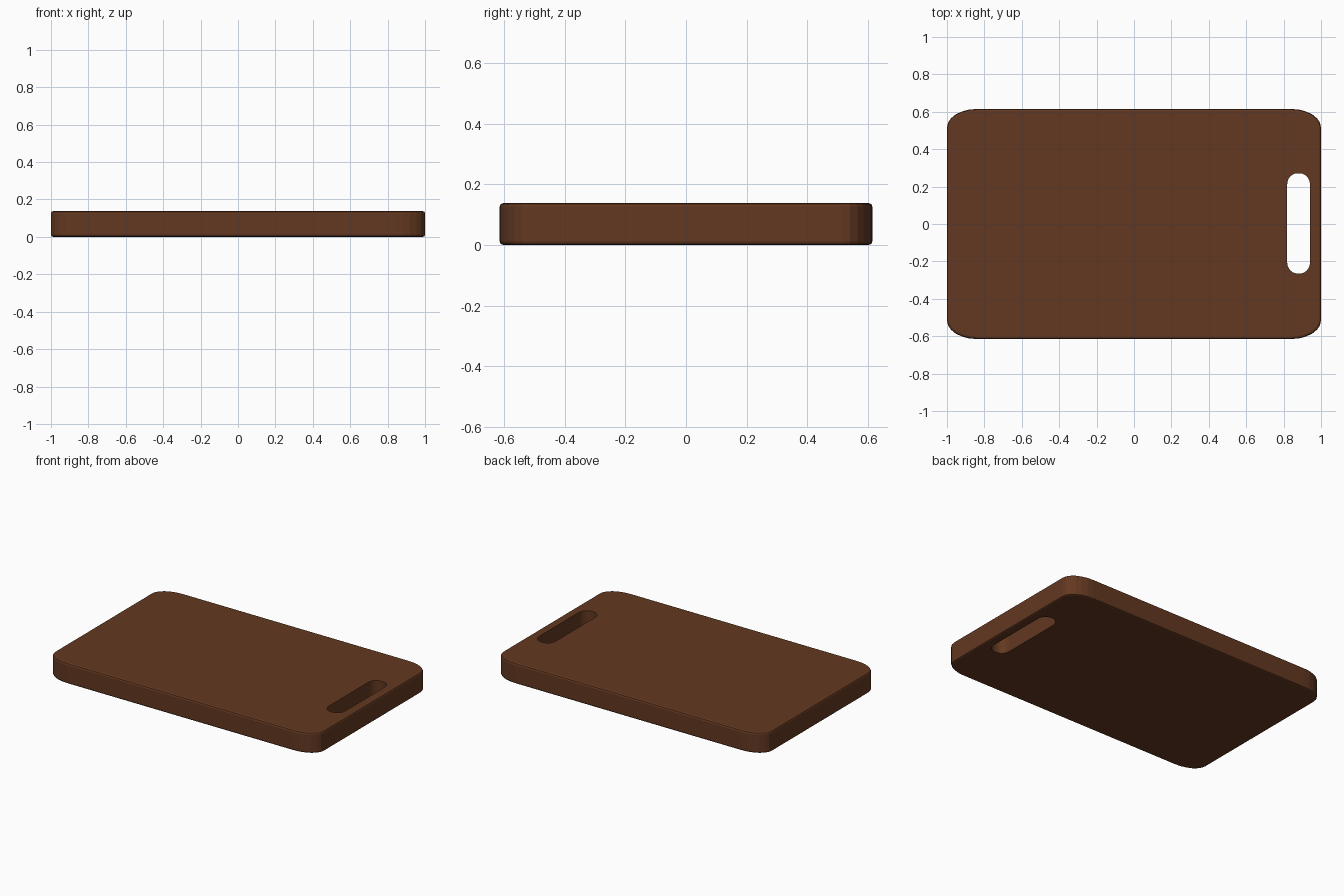
import bpy, bmesh
from math import sin, cos, pi

if "Cube" in bpy.data.objects:
    bpy.data.objects.remove(bpy.data.objects["Cube"])

HX, HY, H = 1.0, 0.615, 0.138


def outline(cx, cy, hx, hy, rx, ry, seg):
    """Rounded rectangle with elliptical corners, counter-clockwise."""
    pts = []
    for k, (sx, sy) in enumerate([(1, 1), (-1, 1), (-1, -1), (1, -1)]):
        for i in range(seg + 1):
            a = (k + i / seg) * pi / 2
            pts.append((cx + sx * (hx - rx) + rx * cos(a),
                        cy + sy * (hy - ry) + ry * sin(a)))
    return pts


def prism(name, pts, z0, z1, bevel=0):
    bm = bmesh.new()
    base = bm.faces.new([bm.verts.new((x, y, z0)) for x, y in pts])
    ext = bmesh.ops.extrude_face_region(bm, geom=[base], use_keep_orig=True)
    bmesh.ops.translate(bm, vec=(0, 0, z1 - z0),
                        verts=[v for v in ext["geom"] if isinstance(v, bmesh.types.BMVert)])
    bmesh.ops.remove_doubles(bm, verts=bm.verts, dist=1e-5)
    bmesh.ops.recalc_face_normals(bm, faces=bm.faces)
    if bevel:
        rims = [e for e in bm.edges if abs(e.verts[0].co.z - e.verts[1].co.z) < 1e-6]
        bmesh.ops.bevel(bm, geom=rims, offset=bevel, segments=2,
                        profile=0.5, affect='EDGES')
    me = bpy.data.meshes.new(name)
    bm.to_mesh(me)
    bm.free()
    ob = bpy.data.objects.new(name, me)
    bpy.context.collection.objects.link(ob)
    return ob


# Board slab with rounded corners and softened rims
board = prism("cutting_board", outline(0, 0, HX, HY, 0.16, 0.1, 6), 0, H, 0.012)
wood = bpy.data.materials.new("dark_wood")
wood.diffuse_color = (0.125, 0.04, 0.015, 1)
wood.use_nodes = True
wood.node_tree.nodes["Principled BSDF"].inputs["Base Color"].default_value = wood.diffuse_color
board.data.materials.append(wood)

# Handle slot cut through the right end
cutter = prism("slot_cutter", outline(0.88, 0.003, 0.061, 0.268, 0.055, 0.06, 6), -0.1, H + 0.1)
cutter.data.materials.append(wood)
cutter.hide_render = True
cutter.hide_viewport = True
cut = board.modifiers.new("handle_slot", 'BOOLEAN')
cut.operation = 'DIFFERENCE'
cut.solver = 'EXACT'
cut.object = cutter
